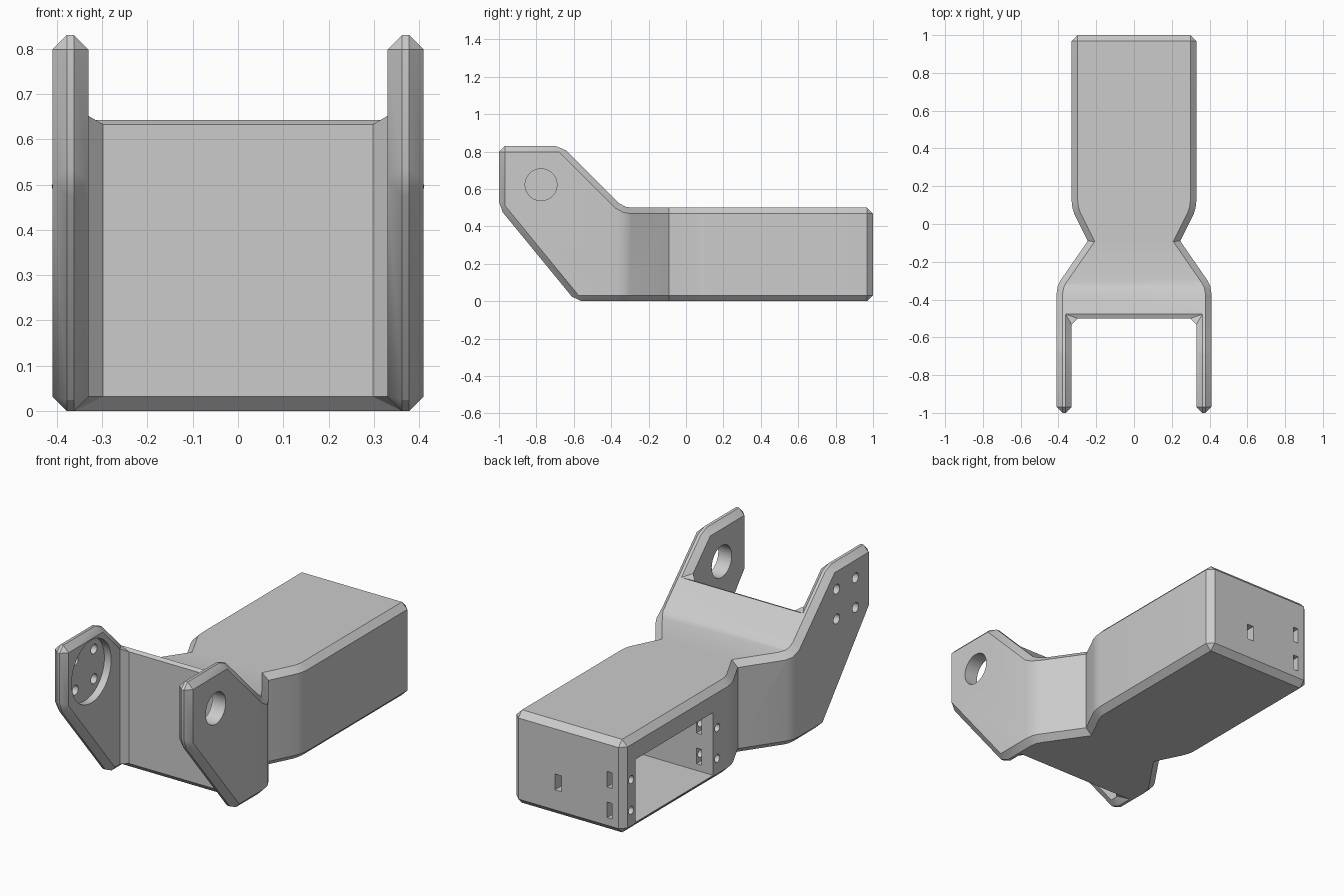
import bpy, bmesh, math
from mathutils import Matrix

if "Cube" in bpy.data.objects:
    bpy.data.objects.remove(bpy.data.objects["Cube"])

grey = bpy.data.materials.new("plain grey")
grey.use_nodes = True
grey.diffuse_color = (0.6, 0.6, 0.6, 1)
grey.node_tree.nodes["Principled BSDF"].inputs["Base Color"].default_value = grey.diffuse_color


def add_object(name, bm):
    bmesh.ops.recalc_face_normals(bm, faces=bm.faces)
    mesh = bpy.data.meshes.new(name)
    bm.to_mesh(mesh)
    bm.free()
    mesh.materials.append(grey)
    obj = bpy.data.objects.new(name, mesh)
    bpy.context.collection.objects.link(obj)
    return obj


def prism(name, points, direction):
    """Extrude a closed outline of 3D points along a direction."""
    bm = bmesh.new()
    face = bm.faces.new([bm.verts.new(p) for p in points])
    new = bmesh.ops.extrude_face_region(bm, geom=[face])["geom"]
    verts = [v for v in new if isinstance(v, bmesh.types.BMVert)]
    bmesh.ops.translate(bm, verts=verts, vec=direction)
    return add_object(name, bm)


def box(name, low, high):
    bm = bmesh.new()
    bmesh.ops.create_cube(bm, size=1)
    for v in bm.verts:
        v.co = [a if c < 0 else b for c, a, b in zip(v.co, low, high)]
    return add_object(name, bm)


def rod(name, x0, x1, y, z, radius, sides=32):
    """Cylinder along x."""
    bm = bmesh.new()
    place = Matrix.Translation(((x0 + x1) / 2, y, z)) @ Matrix.Rotation(math.pi / 2, 4, 'Y')
    bmesh.ops.create_cone(bm, cap_ends=True, segments=sides, radius1=radius,
                          radius2=radius, depth=x1 - x0, matrix=place)
    return add_object(name, bm)


def combine(target, tool, operation):
    tool.hide_render = True
    mod = target.modifiers.new("cut", 'BOOLEAN')
    mod.operation, mod.solver, mod.object = operation, 'EXACT', tool
    bpy.context.view_layer.objects.active = target
    bpy.ops.object.modifier_apply(modifier=mod.name)
    bpy.data.objects.remove(tool)


# Plan outline: body, narrow waist, and fork with an open slot
half_plan = [(0.33, 1), (0.33, 0.12), (0.326, 0.085), (0.315, 0.05), (0.245, -0.09),
             (0.39, -0.30), (0.404, -0.33), (0.41, -0.37), (0.41, -1), (0.33, -1), (0.33, -0.5)]
plan = half_plan + [(-x, y) for x, y in reversed(half_plan)]
bracket = prism("fork_bracket", [(x, y, -0.5) for x, y in plan], (0, 0, 2))

# Side outline: low body with arms rising toward the front
side = [(1, 0), (1, 0.5), (-0.29, 0.5), (-0.325, 0.506), (-0.36, 0.525),
        (-0.665, 0.83), (-1, 0.83), (-1, 0.5), (-0.59, 0)]
combine(bracket, prism("side_shape", [(-1, y, z) for y, z in side], (2, 0, 0)), 'INTERSECT')

# Chamfer every real corner except the sharp waist crease
bm = bmesh.new()
bm.from_mesh(bracket.data)
bmesh.ops.remove_doubles(bm, verts=bm.verts, dist=0.0005)
bmesh.ops.dissolve_limit(bm, angle_limit=0.02, verts=bm.verts, edges=bm.edges)


def is_corner(edge):
    at_waist = all(abs(v.co.y + 0.09) < 0.01 for v in edge.verts)
    upright = abs(edge.verts[0].co.z - edge.verts[1].co.z) > 0.1
    return edge.calc_face_angle(0) > math.radians(28) and not (at_waist and upright)


bmesh.ops.bevel(bm, geom=[e for e in bm.edges if is_corner(e)], offset=0.032,
                offset_type='OFFSET', segments=1, affect='EDGES', clamp_overlap=False)
bmesh.ops.recalc_face_normals(bm, faces=bm.faces)
bm.to_mesh(bracket.data)
bm.free()

# Motor pocket with its flange screw holes and nut slots
cutters = [box("motor_pocket", (-0.6, 0.24, 0.037), (0.12, 0.90, 0.375))]
for z in (0.115, 0.28):
    for y in (0.937, 0.205):
        cutters.append(rod("flange_screw", -0.5, -0.2, y, z, 0.021, 20))
    for y0, y1 in ((0.85, 1.1), (0.14, 0.3)):
        cutters.append(box("nut_slot", (-0.26, y0, z - 0.042), (-0.23, y1, z + 0.042)))
cutters.append(box("cable_slot", (0.04, 0.85, 0.14), (0.08, 1.1, 0.225)))

# Fork: pivot hole in one arm, round recess with four screws in the other
pivot_y, pivot_z = -0.775, 0.623
cutters.append(rod("pivot_hole", 0.2, 0.6, pivot_y, pivot_z, 0.085, 48))
cutters.append(rod("horn_recess", -0.37, -0.25, pivot_y, pivot_z, 0.168, 64))
for dy in (-0.08, 0.08):
    for dz in (-0.08, 0.08):
        cutters.append(rod("arm_screw", -0.6, -0.25, pivot_y + dy, pivot_z + dz, 0.026, 20))
for cutter in cutters:
    combine(bracket, cutter, 'DIFFERENCE')

bpy.ops.object.select_all(action='DESELECT')
bracket.select_set(True)
bpy.context.view_layer.objects.active = bracket
bpy.ops.object.shade_smooth_by_angle(angle=math.radians(25))
